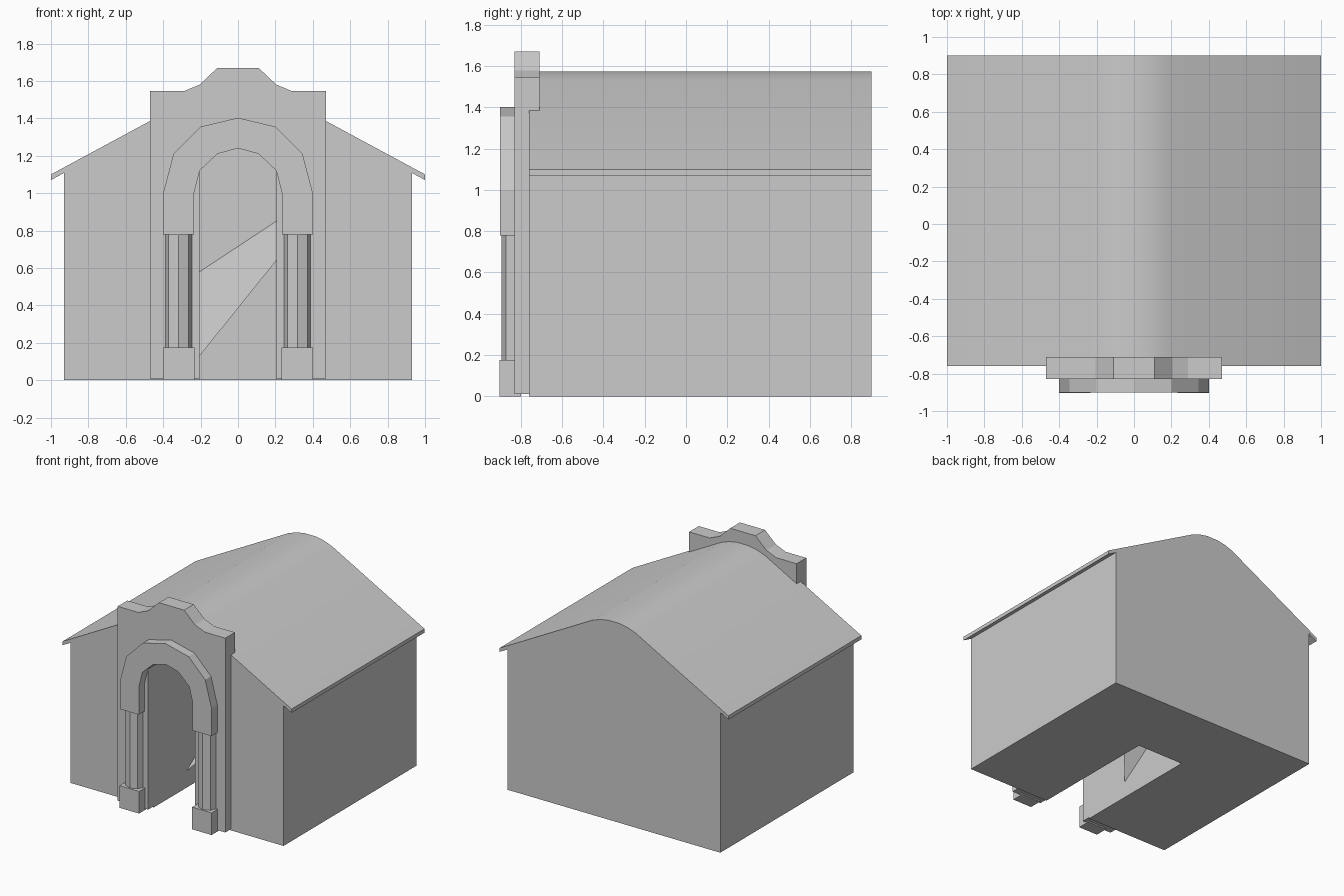
import bpy, bmesh, math

if "Cube" in bpy.data.objects:
    bpy.data.objects.remove(bpy.data.objects["Cube"])


def mirrored(half):
    """Full outline from its right half, listed from bottom to top."""
    return half + [(-x, z) for x, z in reversed(half) if x != 0]


def make(name, bm):
    bmesh.ops.recalc_face_normals(bm, faces=bm.faces)
    me = bpy.data.meshes.new(name)
    bm.to_mesh(me)
    bm.free()
    ob = bpy.data.objects.new(name, me)
    bpy.context.collection.objects.link(ob)
    return ob


def prism(name, outline, y0, y1):
    """Extrude an x-z outline from y0 to y1."""
    bm = bmesh.new()
    face = bm.faces.new([bm.verts.new((x, y0, z)) for x, z in outline])
    ext = bmesh.ops.extrude_face_region(bm, geom=[face])["geom"]
    moved = [v for v in ext if isinstance(v, bmesh.types.BMVert)]
    bmesh.ops.translate(bm, verts=moved, vec=(0, y1 - y0, 0))
    bmesh.ops.triangulate(bm, faces=[f for f in bm.faces if len(f.verts) > 4])
    return make(name, bm)


def select_only(ob):
    bpy.ops.object.select_all(action='DESELECT')
    ob.select_set(True)
    bpy.context.view_layer.objects.active = ob


# House body: walls, eaves and rounded ridge in one profile
body = prism("house_body", mirrored([
    (0.93, 0), (0.93, 1.108), (1.0, 1.07), (1.0, 1.10),
    (0.19, 1.537), (0.12, 1.562), (0.05, 1.575)]), -0.76, 0.90)

# Entrance passage cut into the body
door_top = [(0.205, 1.12), (0.11, 1.21), (0, 1.24)]
cutter = prism("passage_cutter", mirrored([(0.205, -0.1)] + door_top), -1.0, 0.30)
cutter.hide_render = True
select_only(body)
mod = body.modifiers.new("passage", 'BOOLEAN')
mod.object = cutter
mod.operation = 'DIFFERENCE'
mod.solver = 'EXACT'
bpy.ops.object.modifier_apply(modifier=mod.name)
bpy.data.objects.remove(cutter)
select_only(body)
bpy.ops.object.shade_smooth_by_angle(angle=math.radians(25))

# Stepped portal wall with the doorway notched out of the bottom
outer = mirrored([(0.47, 0.01), (0.47, 1.545), (0.29, 1.545),
                  (0.205, 1.58), (0.11, 1.67)])
inner = mirrored([(0.205, 0.01)] + door_top)
prism("portal_wall", outer + inner[::-1], -0.83, -0.71)

# Raised arch around the doorway
arch_out = mirrored([(0.40, 0.78), (0.40, 1.0), (0.345, 1.21), (0.2, 1.355), (0, 1.403)])
arch_in = mirrored([(0.235, 0.78), (0.235, 1.0)] + door_top)
prism("door_arch", arch_out + arch_in[::-1], -0.902, -0.825)

# Columns and their bases
for side, sx in (("left", -1), ("right", 1)):
    bpy.ops.mesh.primitive_cylinder_add(vertices=8, radius=0.075, depth=0.62,
                                        location=(sx * 0.318, -0.82, 0.48))
    bpy.context.object.name = side + "_column"
    x0, x1 = sx * 0.232, sx * 0.402
    prism(side + "_column_base", [(x0, 0), (x1, 0), (x1, 0.175), (x0, 0.175)],
          -0.904, -0.80)

# Slanted panel inside the passage
bm = bmesh.new()
bm.faces.new([bm.verts.new(p) for p in (
    (-0.205, -0.35, 0.13), (0.205, 0.10, 0.64), (0.205, 0.30, 0.85), (-0.205, 0.30, 0.58))])
make("inner_panel", bm)
